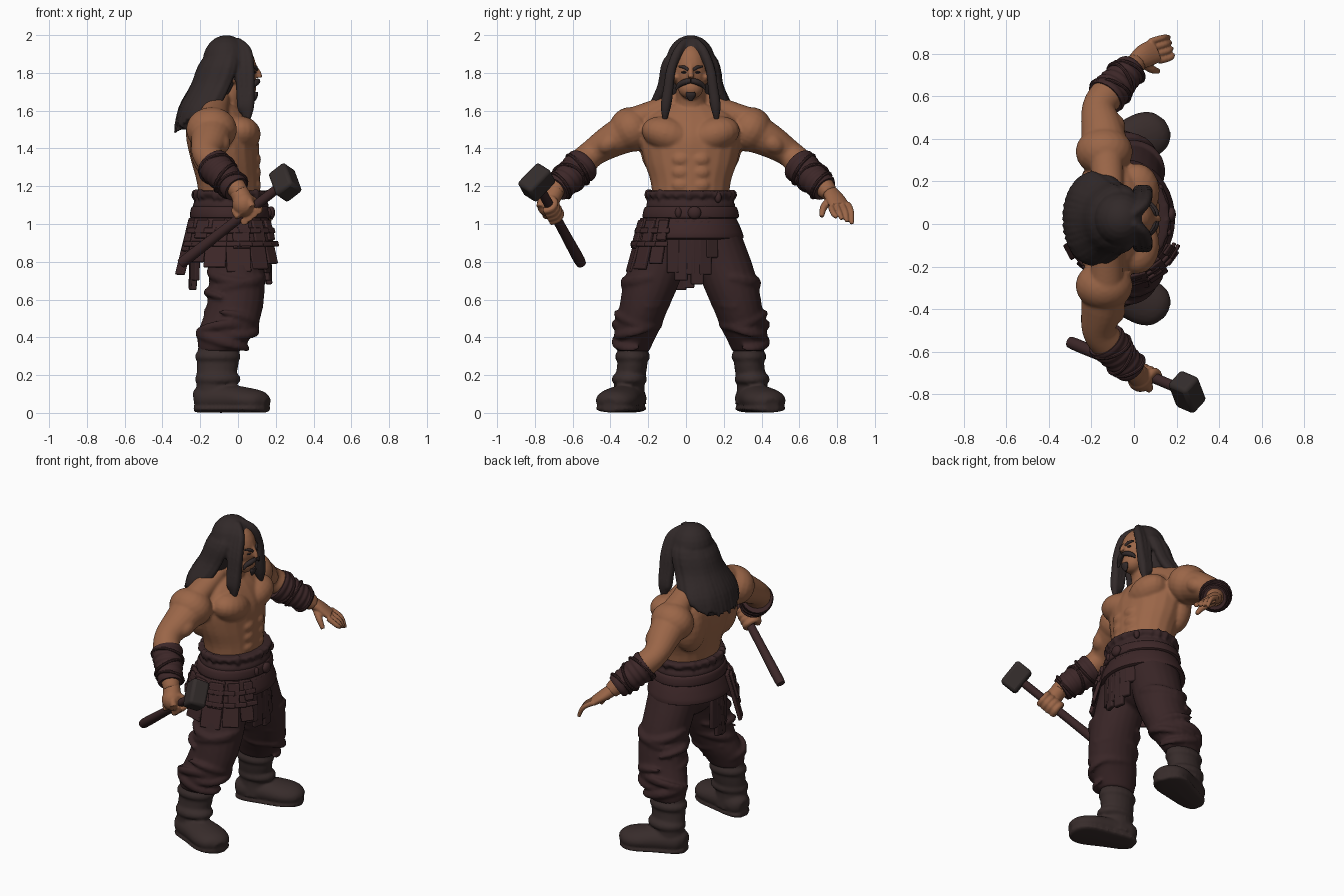
import bpy, bmesh, random
from math import sin, cos, pi, radians
from mathutils import Vector, Matrix, Euler

random.seed(4)
cube = bpy.data.objects.get("Cube")
if cube:
    bpy.data.objects.remove(cube)
M = 0.025  # y of the body's middle plane


def material(name, r, g, b):
    m = bpy.data.materials.new(name)
    m.use_nodes = True
    m.diffuse_color = (r, g, b, 1)
    bsdf = next(n for n in m.node_tree.nodes if n.type == 'BSDF_PRINCIPLED')
    bsdf.inputs["Base Color"].default_value = (r, g, b, 1)
    bsdf.inputs["Roughness"].default_value = 0.8
    return m


SKIN = material("skin", .325, .132, .064)
HAIR = material("dark_hair", .031, .022, .022)
CLOTH = material("maroon_cloth", .041, .019, .02)
BELT = material("belt_leather", .046, .02, .021)
BOOT = material("boot_leather", .039, .025, .024)
WOOD = material("handle_wood", .045, .02, .021)
IRON = material("dark_iron", .034, .026, .025)


def ball(bm, c, r, rot=(0, 0, 0)):
    bmesh.ops.create_uvsphere(bm, u_segments=20, v_segments=12, radius=1,
                              matrix=Matrix.LocRotScale(Vector(c), Euler(rot), Vector(r)))


def box(bm, matrix, size):
    bmesh.ops.create_cube(bm, size=1, matrix=matrix @ Matrix.Diagonal((*size, 1)))


def loft(bm, pts, level=False, seg=20, steps=4):
    """Skin elliptical rings along a smooth path of (x, y, z, half width, half height)."""
    p = [Vector(q) for q in pts]
    p = [p[0]] + p + [p[-1]]
    path = []
    for a, b, c, d in zip(p, p[1:], p[2:], p[3:]):
        for i in range(steps):
            t = i / steps
            path.append((b * 2 + (c - a) * t + (a * 2 - b * 5 + c * 4 - d) * t * t
                         + (b * 3 - a - c * 3 + d) * t ** 3) * .5)
    path.append(p[-1])
    pos = [Vector(q[:3]) for q in path]
    run = (pos[-1] - pos[0]).normalized()
    ref = Vector((1, 0, 0)) if abs(run.z) > .8 else Vector((0, 0, 1))
    rings = []
    for i, q in enumerate(path):
        if level:
            u, v = Vector((1, 0, 0)), Vector((0, 1, 0))
        else:
            t = (pos[min(i + 1, len(pos) - 1)] - pos[max(i - 1, 0)]).normalized()
            u = t.cross(ref).normalized()
            v = u.cross(t)
        rings.append([bm.verts.new(pos[i] + u * q[3] * cos(2 * pi * k / seg) + v * q[4] * sin(2 * pi * k / seg))
                      for k in range(seg)])
    for r0, r1 in zip(rings, rings[1:]):
        for k in range(seg):
            bm.faces.new((r0[k], r0[k - 1], r1[k - 1], r1[k]))
    bm.faces.new(rings[0])
    bm.faces.new(rings[-1][::-1])


def side(pts, s):
    return [(p[0], M + s * p[1], *p[2:]) for p in pts]


def finish(bm, name, mat, voxel=None, smooth=3, bevel=0):
    bmesh.ops.recalc_face_normals(bm, faces=bm.faces)
    me = bpy.data.meshes.new(name)
    bm.to_mesh(me)
    bm.free()
    me.materials.append(mat)
    me.shade_smooth()
    me.set_sharp_from_angle(angle=radians(40))
    ob = bpy.data.objects.new(name, me)
    bpy.context.scene.collection.objects.link(ob)
    if voxel:
        mod = ob.modifiers.new("fuse", 'REMESH')
        mod.mode, mod.voxel_size, mod.use_smooth_shade = 'VOXEL', voxel, True
        mod = ob.modifiers.new("soften", 'SMOOTH')
        mod.factor, mod.iterations = .5, smooth
    if bevel:
        mod = ob.modifiers.new("bevel", 'BEVEL')
        mod.width, mod.segments = bevel, 2


# Hammer axes, shared by the gripping hand
grip0, reach = Vector((-.29, -.56, .80)), Vector((.54, -.23, .42))
d = reach.normalized()
a = Vector((.385, -.72, -.577))
a = (a - d * a.dot(d)).normalized()
c = d.cross(a)

# Bare upper body
bm = bmesh.new()
loft(bm, [(-.04, M, 1.08, .16, .20), (-.05, M, 1.22, .168, .212), (-.068, M, 1.34, .182, .25),
          (-.085, M, 1.46, .19, .27), (-.105, M, 1.56, .16, .25), (-.10, M, 1.63, .095, .14)], level=True)
loft(bm, [(-.10, M, 1.55, .10, .10), (-.06, M, 1.66, .08, .08), (-.01, M, 1.76, .075, .075)], level=True)
ball(bm, (-.002, M, 1.815), (.10, .092, .14))
ball(bm, (.035, M, 1.72), (.062, .068, .06))
loft(bm, [(.085, M, 1.84, .012, .012), (.11, M, 1.80, .014, .014), (.115, M, 1.775, .02, .014)])
for s in (1, -1):
    ball(bm, (.005, M + s * .115, 1.47), (.115, .15, .095), (s * .3, 0, s * -.15))   # chest
    ball(bm, (-.16, M + s * .16, 1.42), (.095, .11, .17))                            # back
    ball(bm, (-.14, M + s * .315, 1.50), (.135, .115, .12), (s * -.5, 0, 0))         # shoulder
    ball(bm, (-.01, M + s * .085, 1.775), (.08, .02, .03))                           # cheek
    loft(bm, side([(-.09, .04, 1.68, .05, .05), (-.12, .16, 1.61, .07, .06),
                   (-.13, .30, 1.55, .08, .07)], s))
    for k in range(3):
        ball(bm, (.09, M + s * .05, 1.205 + k * .068), (.032, .052, .038))           # stomach
    loft(bm, side([(-.13, .30, 1.50, .115, .11), (-.15, .42, 1.44, .10, .09), (-.165, .52, 1.375, .08, .073),
                   (-.12, .59, 1.31, .08, .075), (-.03, .69, 1.215, .06, .06), (.015, .735, 1.16, .048, .045)], s))
    ball(bm, (-.10, M + s * .43, 1.43), (.06, .075, .055), (s * -.6, 0, 0))          # upper arm
finish(bm, "bare_body", SKIN, .0085, 5)

# Open left hand with spread fingers
bm = bmesh.new()
loft(bm, [(.005, .76, 1.17, .042, .038), (.05, .79, 1.135, .056, .032), (.10, .815, 1.095, .058, .024)])
for i in range(4):
    loft(bm, [(.075 + .014 * i, .857 - .03 * i, 1.105 - .005 * i, .016, .017),
              (.135 + .012 * i, .875 - .031 * i, 1.065 - .004 * i, .015, .015),
              (.165 + .006 * i, .878 - .026 * i, 1.00 + .012 * i, .011, .011)], seg=10)
loft(bm, [(.03, .77, 1.13, .026, .026), (.08, .73, 1.09, .02, .02), (.115, .718, 1.04, .013, .013)], seg=10)
finish(bm, "left_hand", SKIN, .005, 2)

# Right fist closed round the handle
bm = bmesh.new()
ball(bm, (.03, -.73, 1.105), (.06, .06, .065))
loft(bm, [(.0, -.69, 1.18, .05, .048), (.03, -.725, 1.12, .055, .052)])
for i in range(4):
    o = grip0 + reach * (.56 + .045 * i) + Vector((0, -.015, .01))
    loft(bm, [(*(o + (a * cos(t) + c * sin(t)) * .042), .021, .019)
              for t in [radians(60 * k + 20) for k in range(6)]], seg=10)
finish(bm, "right_fist", SKIN, .006, 2)

# Hair: skull cap, flaring back mass and strands
bm = bmesh.new()
ball(bm, (-.062, M, 1.86), (.125, .13, .14))
loft(bm, [(-.07, M, 1.90, .10, .12), (-.10, M, 1.78, .11, .14), (-.15, M, 1.67, .10, .175),
          (-.21, M, 1.59, .09, .19), (-.27, M, 1.50, .045, .14)], level=True)
for i in range(25):
    t = pi + radians(105) * (i / 12 - 1)
    x, y, w = cos(t), sin(t), random.uniform(.8, 1.15)
    loft(bm, [(-.04, M + .02 * y, 1.965, .02, .015), (-.055 + .118 * x, M + .125 * y, 1.86, .022 * w, .022),
              (-.10 + .128 * x, M + .152 * y, 1.73, .024 * w, .024),
              (-.165 + .13 * x, M + .20 * y, 1.61, .026 * w, .022),
              (-.21 + .125 * x, M + .205 * y, random.uniform(1.475, 1.51) + .09 * (1 + x), .008, .008)], seg=10)
for s in (1, -1):
    for k in range(3):
        loft(bm, side([(-.005 - .02 * k, .018, 1.975, .018, .015), (.05 - .025 * k, .064, 1.92, .025, .022),
                       (.066 - .03 * k, .103, 1.82, .026, .022), (.065 - .026 * k, .118, 1.72, .028, .024),
                       (.06 - .02 * k, .132, 1.62, .028, .026), (.052 - .022 * k, .138, 1.53 + .03 * k, .007, .007)],
                      s), seg=10)
finish(bm, "long_hair", HAIR, .009, 2)

# Brows, eyes, moustache and chin beard
bm = bmesh.new()
for s in (1, -1):
    loft(bm, side([(.099, .012, 1.815, .007, .008), (.092, .035, 1.83, .008, .009), (.076, .062, 1.835, .005, .005)], s))
    ball(bm, (.088, M + s * .035, 1.803), (.009, .016, .006))
    loft(bm, side([(.106, 0, 1.758, .012, .012), (.10, .032, 1.752, .016, .016), (.083, .062, 1.735, .013, .013),
                   (.078, .078, 1.712, .004, .004)], s), seg=12)
loft(bm, [(.094, M, 1.70, .012, .022), (.092, M, 1.68, .014, .026), (.085, M, 1.65, .006, .008)], level=True)
finish(bm, "facial_hair", HAIR)

# Baggy trousers with folds
bm = bmesh.new()
ball(bm, (-.03, M, .95), (.185, .225, .20))
leg = [(-.03, .115, 1.0, .165, .13), (-.015, .165, .82, .152, .15), (-.005, .21, .68, .148, .147),
       (-.02, .25, .55, .15, .13), (-.052, .28, .45, .152, .12), (-.08, .30, .38, .135, .105),
       (-.098, .305, .325, .11, .085)]
for s in (1, -1):
    loft(bm, side(leg, s), level=True)
    for n, (x, y, z, rx, ry) in enumerate(leg[2:6]):
        for j in (0, 1):
            turn = [(2 * pi * k / 12 + n * 2, sin(pi * (k + 1) / 10)) for k in range(9)]
            loft(bm, side([(x + rx * cos(t), y + ry * sin(t), z + .05 * j + .04 * cos(t + n + 2 * j),
                            .004 + .012 * w, .006 + .018 * w) for t, w in turn], s), seg=8, steps=2)
finish(bm, "baggy_trousers", CLOTH, .011, 4)

foot = [(-.23, .30, .07, .04, .045), (-.185, .31, .075, .08, .072), (-.06, .35, .075, .098, .075),
        (.05, .39, .068, .112, .066), (.12, .415, .06, .09, .055), (.155, .43, .05, .04, .03)]
for s, label in ((1, "left"), (-1, "right")):
    # Boots with flat soles and strapped cuffs
    bm = bmesh.new()
    loft(bm, side([(-.12, .32, .05, .10, .085), (-.12, .325, .15, .10, .08), (-.108, .31, .25, .11, .08),
                   (-.10, .305, .36, .11, .08)], s), level=True)
    loft(bm, side(foot, s))
    loft(bm, side([(x, y, .022, w, .02) for x, y, z, w, h in foot], s))
    for z in (.18, .30):
        y = .35 - .14 * z
        loft(bm, side([(-.107, y, z - .025, .105, .078), (-.107, y, z - .012, .12, .092),
                       (-.107, y, z + .012, .118, .09), (-.107, y, z + .025, .105, .078)], s), level=True)
    finish(bm, label + "_boot", BOOT, .01, 2)
    # Wrapped bracers
    bm = bmesh.new()
    p0, p1 = Vector((-.135, .57, 1.315)), Vector((-.01, .71, 1.185))
    loft(bm, side([(*p0.lerp(p1, k / 12), *[.094 - .0019 * k + (.004 if k % 2 else -.002)] * 2)
                   for k in range(13)], s), steps=3)
    for k, tilt in ((.2, .03), (.55, -.03), (.85, .02)):
        o, r = p0.lerp(p1, k), .095 - .02 * k
        ax = (p1 - p0).normalized()
        u = ax.cross(Vector((0, 0, 1))).normalized()
        v = ax.cross(u)
        loft(bm, side([(*(o + (u * cos(t) + v * sin(t)) * r + ax * tilt * cos(t)), .009, .009)
                       for t in [2 * pi * j / 12 for j in range(13)]], s), seg=8, steps=2)
    finish(bm, label + "_bracer", BELT)

# Gathered sash, belt and short skirt
bm = bmesh.new()
loft(bm, [(-.038, M, z, .195 + w, .23 + w) for z, w in
          ((1.0, -.01), (1.02, .01), (1.06, 0), (1.10, .006), (1.13, -.008), (1.15, .006), (1.17, .008), (1.178, -.03))],
     level=True, seg=40)
for k in range(24):
    t = 2 * pi * (k + random.uniform(-.3, .3)) / 24
    ball(bm, (-.038 + .192 * cos(t), M + .228 * sin(t), 1.155),
         (.018, .018, random.uniform(.018, .034)), (0, 0, t))
finish(bm, "gathered_sash", CLOTH, .009, 2)
bm = bmesh.new()
loft(bm, [(-.04, M, 1.095, .19, .22), (-.04, M, 1.085, .208, .245), (-.04, M, 1.035, .214, .254),
          (-.04, M, 1.03, .19, .22)], level=True, seg=40)
loft(bm, [(-.042, M, 1.04, .20, .235), (-.042, M, .99, .222, .26), (-.045, M, .925, .236, .278),
          (-.045, M, .92, .18, .22)], level=True, seg=40)
finish(bm, "belt_and_skirt", BELT)


def hang(bm, deg, z0, z1, width, out=0., tilt=.12, thick=.022):
    """Hinge a plate on the skirt at an angle measured from straight ahead; its foot swings out by tilt."""
    t = radians(deg)
    pos = Vector((-.045 + (.215 + out) * cos(t), M + (.25 + out) * sin(t), z0))
    box(bm, Matrix.Translation(pos) @ Matrix.Rotation(t, 4, 'Z') @ Matrix.Rotation(-tilt, 4, 'Y')
        @ Matrix.Translation((0, 0, (z1 - z0) / 2)), (thick, width, z0 - z1))


# Hanging leather plates, crowded on the right side
bm = bmesh.new()
for deg, z1, w in ((-36, .78, .08), (-56, .75, .10), (-80, .735, .13), (-106, .76, .12), (-130, .79, .11),
                   (-152, .72, .08)):
    hang(bm, deg, 1.03, z1, w, tilt=.27)
    hang(bm, deg + 4, 1.02, z1 + .13, w * .7, .016, .27)
for k in range(9):
    hang(bm, -30 - 14 * k, .98, .95, .07, .034, .27, .015)
    hang(bm, -30 - 14 * k, .91, .88, .075, .055, .27, .015)
finish(bm, "hip_plates", BELT, bevel=.006)

# Ragged cloth strips at front and back
bm = bmesh.new()
for deg, z1 in ((-22, .74), (-12, .70), (-2, .73), (8, .68), (18, .73), (27, .82),
                (174, .72), (184, .66), (194, .65), (203, .70)):
    hang(bm, deg, 1.02, z1, .07, -.015 if deg < 90 else -.025, .03, .03)
finish(bm, "ragged_cloth", CLOTH, bevel=.008)

# Buckle and knots
bm = bmesh.new()
ball(bm, (.175, .045, 1.06), (.022, .036, .034))
for y, z in ((-.04, 1.06), (.10, 1.07), (.17, 1.14)):
    ball(bm, (.172 - abs(y) * .3, y, z), (.018, .018, .028))
finish(bm, "buckle", BELT)

# Hammer
bm = bmesh.new()
loft(bm, [(*(grip0 + reach * t), r, r) for t, r in ((-.01, .015), (.01, .029), (.4, .026), (.8, .025), (1.06, .024))])
finish(bm, "hammer_handle", WOOD)
bm = bmesh.new()
frame = Matrix((a, c, d)).transposed().to_4x4()
frame.translation = grip0 + reach
box(bm, frame, (.165, .108, .115))
finish(bm, "hammer_head", IRON, bevel=.018)
